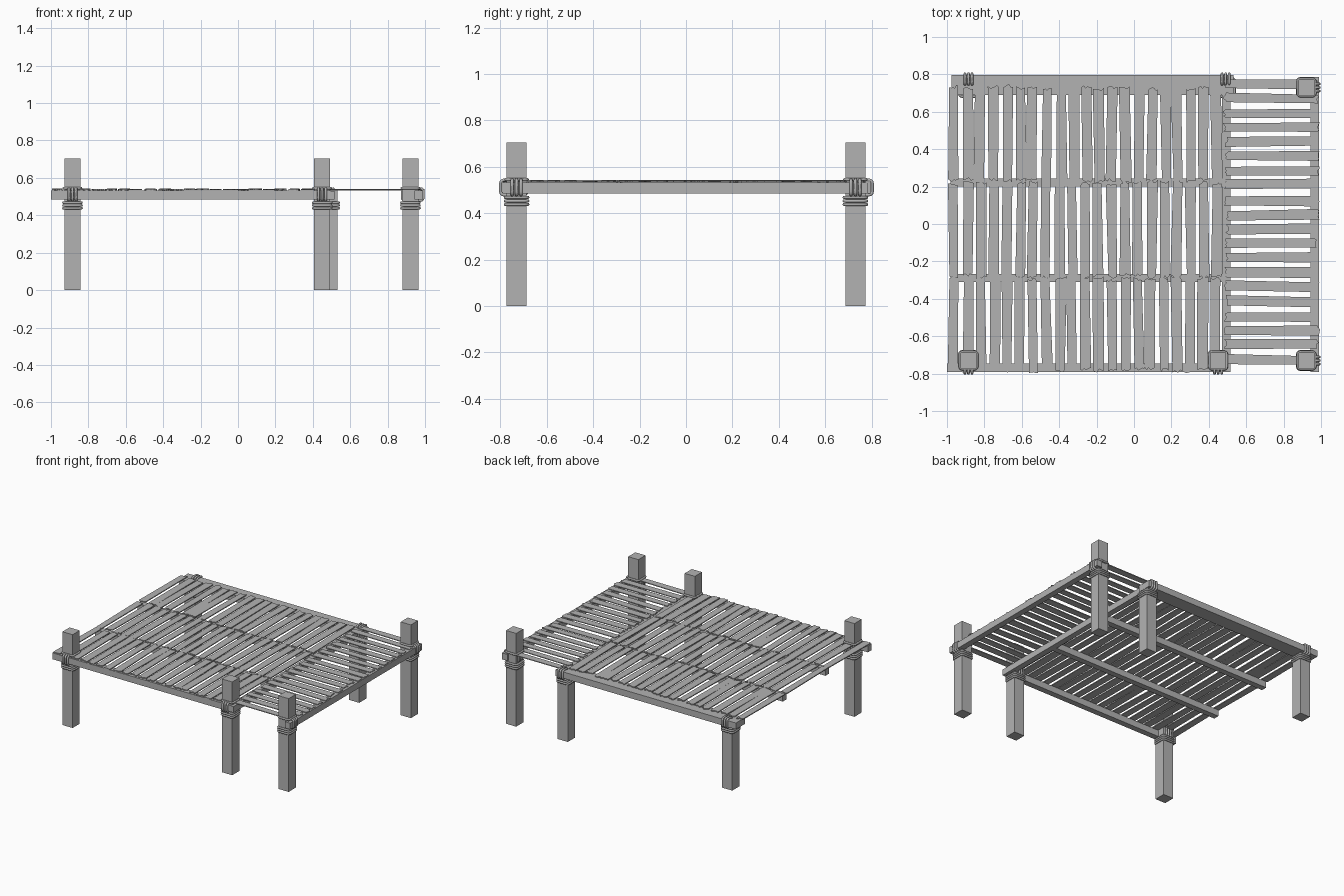
import bpy, bmesh, math, random
from mathutils import Vector

random.seed(7)
scene = bpy.context.scene
if "Cube" in scene.objects:
    bpy.data.objects.remove(scene.objects["Cube"], do_unlink=True)

GREY = (0.45, 0.45, 0.45, 1)
wood = bpy.data.materials.new("weathered grey")
wood.use_nodes = True
wood.diffuse_color = GREY
wood.node_tree.nodes["Principled BSDF"].inputs["Base Color"].default_value = GREY

X, Y, Z = Vector((1, 0, 0)), Vector((0, 1, 0)), Vector((0, 0, 1))
BEAM_LOW, BEAM_TOP = 0.485, 0.533
POST = 0.0425


def add(name, data):
    obj = bpy.data.objects.new(name, data)
    scene.collection.objects.link(obj)
    data.materials.append(wood)
    return obj


def box(name, x0, x1, y0, y1, z0, z1):
    """Box between the given limits."""
    bm = bmesh.new()
    bmesh.ops.create_cube(bm, size=1)
    for v in bm.verts:
        v.co = (x1 if v.co.x > 0 else x0, y1 if v.co.y > 0 else y0, z1 if v.co.z > 0 else z0)
    mesh = bpy.data.meshes.new(name)
    bm.to_mesh(mesh)
    bm.free()
    return add(name, mesh)


def rope(name, loops, radius=0.0075):
    """Closed rounded-rectangle strands: (centre, u axis, v axis, half u, half v)."""
    curve = bpy.data.curves.new(name, "CURVE")
    curve.dimensions = "3D"
    curve.bevel_depth = radius
    curve.bevel_resolution = 1
    corner = 0.014
    for centre, u, v, hu, hv in loops:
        pts = []
        for i, (su, sv) in enumerate(((1, 1), (-1, 1), (-1, -1), (1, -1))):
            for k in range(4):
                a = math.pi / 2 * (i + k / 3)
                pts.append(centre + u * (su * (hu - corner) + corner * math.cos(a))
                           + v * (sv * (hv - corner) + corner * math.sin(a)))
        spline = curve.splines.new("POLY")
        spline.points.add(len(pts) - 1)
        for p, co in zip(spline.points, pts):
            p.co = (*co, 1)
        spline.use_cyclic_u = True
    obj = add(name, curve)
    bpy.ops.object.select_all(action="DESELECT")
    obj.select_set(True)
    bpy.context.view_layer.objects.active = obj
    bpy.ops.object.convert(target="MESH")


def plank_row(name, count, start, end, low, high, along, width, z, thick):
    """Row of worn planks with ragged ends; along is the plank direction."""
    across = Y if along == X else X
    bm = bmesh.new()
    pitch = (end - start) / count
    for i in range(count):
        mid = start + pitch * (i + 0.5) + random.uniform(-0.006, 0.006)
        lift = random.uniform(0, 0.003)
        outline = []
        for pos, side in ((low, 1), (high, -1)):
            half = width / 2 * random.uniform(0.85, 1.12)
            shift = mid + random.uniform(-0.007, 0.007)
            tip = pos + random.uniform(-0.008, 0.008)
            for t in (-1, -0.6, -0.25, 0.1, 0.5, 1):
                ragged = tip + random.uniform(-0.009, 0.009)
                outline.append(across * (shift + side * t * half) + along * ragged)
        bottom = [bm.verts.new(p + Z * (z + lift)) for p in outline]
        face = bm.faces.new(bottom)
        made = bmesh.ops.extrude_face_region(bm, geom=[face])
        top = [g for g in made["geom"] if isinstance(g, bmesh.types.BMVert)]
        bmesh.ops.translate(bm, vec=Z * thick, verts=top)
    bmesh.ops.recalc_face_normals(bm, faces=bm.faces)
    mesh = bpy.data.meshes.new(name)
    bm.to_mesh(mesh)
    bm.free()
    return add(name, mesh)


# Posts: name, x, y, top height, outward direction of the beam lashed to it
posts = [
    ("front_left_end_post", -0.885, -0.73, 0.705, -Y),
    ("front_middle_post", 0.45, -0.73, 0.705, -Y),
    ("front_corner_post", 0.922, -0.73, 0.705, X),
    ("back_corner_post", 0.922, 0.73, 0.705, X),
    ("back_middle_post", 0.49, 0.73, 0.5, Y),
    ("back_end_post", -0.885, 0.73, 0.5, Y),
]
for name, x, y, top, out in posts:
    box(name, x - POST, x + POST, y - POST, y + POST, 0, top)
    foot = Vector((x, y, 0))
    side = X if out.x == 0 else Y
    # Horizontal wraps below the beam, and a collar above it on tall posts
    wraps = [(foot + Z * h, X, Y, 0.048, 0.048) for h in (0.438, 0.453, 0.468)]
    if top > 0.6:
        wraps.append((foot + Z * 0.545, X, Y, 0.046, 0.046))
    rope(name + "_wraps", wraps)
    # Vertical strands around post and beam
    near, far = (0.015, 0.073) if top < 0.6 else (-0.045, 0.069)
    rope(name + "_lashing", [
        (foot + out * ((near + far) / 2) + side * s + Z * 0.511, out, Z,
         (far - near) / 2, 0.032) for s in (-0.019, 0, 0.019)])

# Beams and joists
box("front_beam", -1.0, 0.495, -0.79, -0.745, BEAM_LOW, BEAM_TOP)
box("back_beam", -0.975, 0.533, 0.69, 0.797, BEAM_LOW, BEAM_TOP)
box("end_beam", 0.945, 0.99, -0.79, 0.785, BEAM_LOW, BEAM_TOP)
box("cross_beam", 0.47, 0.515, -0.79, 0.75, BEAM_LOW, BEAM_TOP - 0.002)
for name, y in (("back_joist", 0.222), ("front_joist", -0.288)):
    box(name, -0.98, 0.49, y - 0.022, y + 0.022, BEAM_LOW, BEAM_TOP)

# Decking: three rows of lengthwise planks and one row of crosswise planks
for name, low, high in (("front_planks", -0.782, -0.292),
                        ("middle_planks", -0.28, 0.22),
                        ("back_planks", 0.232, 0.73)):
    plank_row(name, 21, -0.995, 0.48, low, high, Y, 0.054, BEAM_TOP, 0.007)
plank_row("end_planks", 20, -0.76, 0.785, 0.49, 0.98, X, 0.052, BEAM_TOP, 0.006)
